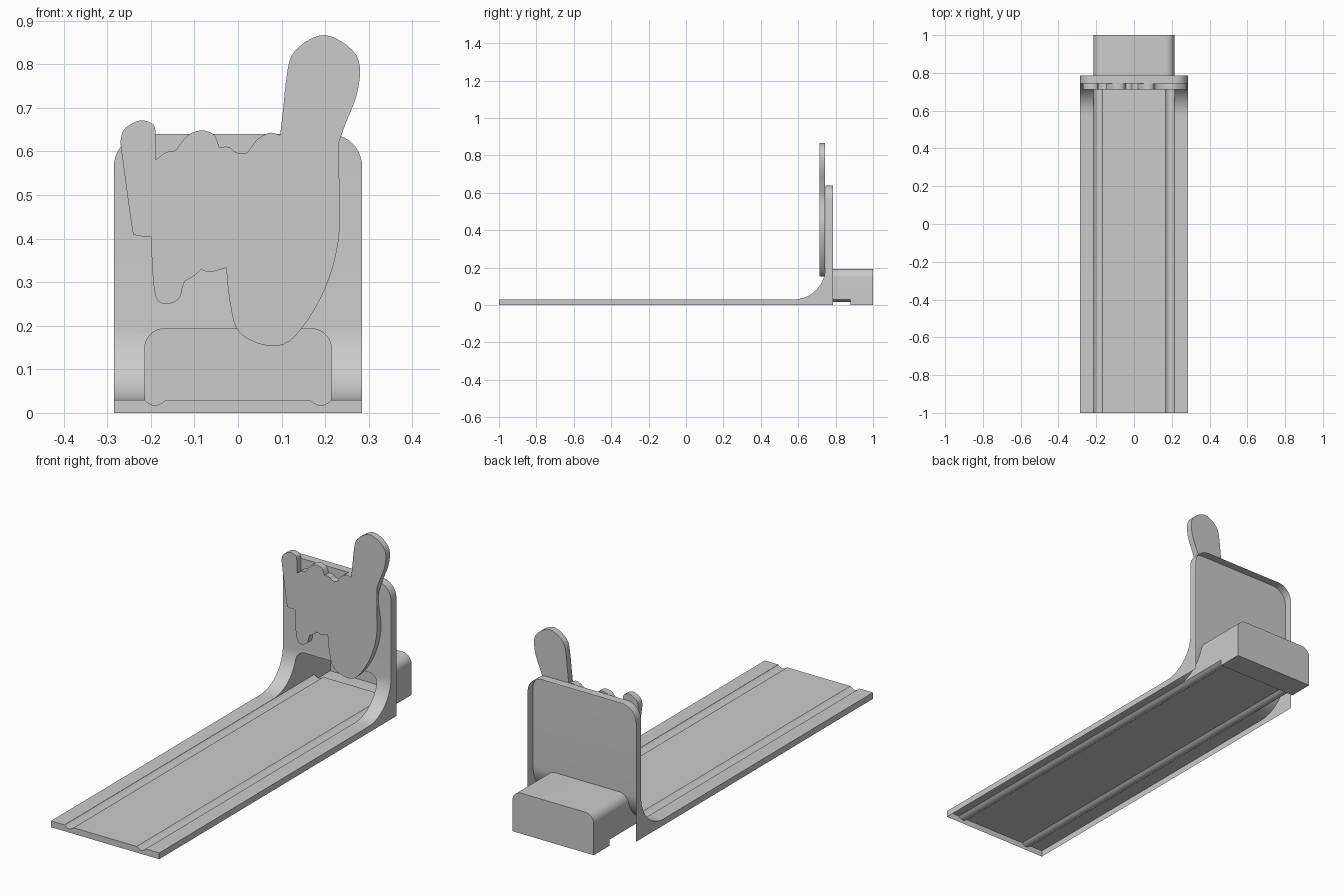
import bpy, bmesh
from math import sin, cos, pi
from mathutils import Vector

default_cube = bpy.data.objects.get("Cube")
if default_cube:
    bpy.data.objects.remove(default_cube, do_unlink=True)

grey = bpy.data.materials.new("plain grey")
grey.use_nodes = True
colour = (0.6, 0.6, 0.6, 1)
grey.diffuse_color = colour
grey.node_tree.nodes["Principled BSDF"].inputs["Base Color"].default_value = colour

HALF_WIDTH, HALF_DUCT = 0.285, 0.214
FLOOR, DUCT_TOP = 0.03, 0.193
PANEL_FRONT, PANEL_BACK, PANEL_TOP = 0.745, 0.785, 0.64
DUCT_END = 0.88


def prism(bm, outline, start, end, axis, start_cap=True, end_cap=True):
    """Extrude a 2D outline along x or y, with optional end caps."""
    def place(p, d):
        return (d, p[0], p[1]) if axis == "x" else (p[0], d, p[1])
    near = [bm.verts.new(place(p, start)) for p in outline]
    far = [bm.verts.new(place(p, end)) for p in outline]
    for i in range(len(outline)):
        j = (i + 1) % len(outline)
        bm.faces.new((near[i], near[j], far[j], far[i]))
    if start_cap:
        bm.faces.new(near)
    if end_cap:
        bm.faces.new(far[::-1])


def finish(name, bm):
    bmesh.ops.recalc_face_normals(bm, faces=bm.faces)
    mesh = bpy.data.meshes.new(name)
    bm.to_mesh(mesh)
    bm.free()
    mesh.materials.append(grey)
    obj = bpy.data.objects.new(name, mesh)
    bpy.context.collection.objects.link(obj)
    return obj


def smooth(obj):
    bpy.ops.object.select_all(action="DESELECT")
    obj.select_set(True)
    bpy.context.view_layer.objects.active = obj
    bpy.ops.object.shade_smooth_by_angle()


def arc(cx, cz, radius, start, end, steps=10):
    return [(cx + radius * cos(start + (end - start) * i / steps),
             cz + radius * sin(start + (end - start) * i / steps))
            for i in range(steps + 1)]


# Duct cross-section: grooved floor and rounded roof
def groove(outer, inner):
    return [(outer + (inner - outer) * i / 8, FLOOR - 0.001 - 0.012 * sin(pi * i / 8))
            for i in range(9)]


corner = 0.045
roof = (arc(HALF_DUCT - corner, DUCT_TOP - corner, corner, 0, pi / 2)
        + arc(corner - HALF_DUCT, DUCT_TOP - corner, corner, pi / 2, pi))
floor_line = groove(-HALF_DUCT, -0.166) + groove(0.166, HALF_DUCT)

# Track and upright panel: one side profile with a fillet, rounded top corners
bm = bmesh.new()
fillet = 0.17
profile = [(-1, 0), (-1, FLOOR)]
profile += arc(PANEL_FRONT - fillet, FLOOR + fillet, fillet, -pi / 2, 0, 14)
profile += [(PANEL_FRONT, PANEL_TOP), (PANEL_BACK, PANEL_TOP), (PANEL_BACK, 0)]
prism(bm, profile, -HALF_WIDTH, HALF_WIDTH, "x")
top_corners = [e for e in bm.edges
               if all(v.co.z > PANEL_TOP - 0.01 for v in e.verts)
               and abs(e.verts[0].co.x - e.verts[1].co.x) < 0.01]
bmesh.ops.bevel(bm, geom=top_corners, offset=0.075, segments=10,
                profile=0.5, affect="EDGES")
frame = finish("track_and_panel", bm)

# Cut the grooves and the opening through the fillet and panel
bm = bmesh.new()
prism(bm, floor_line + roof, -1.1, DUCT_END, "y")
cutter = finish("duct_cutter", bm)
cutter.hide_render = True
cut = frame.modifiers.new("duct opening", "BOOLEAN")
cut.operation = "DIFFERENCE"
cut.solver = "EXACT"
cut.object = cutter
bpy.context.view_layer.update()
evaluated = frame.evaluated_get(bpy.context.evaluated_depsgraph_get())
cut_mesh = bpy.data.meshes.new_from_object(evaluated)
frame.modifiers.clear()
frame.data = cut_mesh
bpy.data.objects.remove(cutter, do_unlink=True)

# Leave the underside and back of the frame open, as a thin shell
bm = bmesh.new()
bm.from_mesh(cut_mesh)
bm.normal_update()
open_faces = [f for f in bm.faces
              if all(v.co.z < 0.001 for v in f.verts)
              or all(v.co.y > PANEL_BACK - 0.001 for v in f.verts)]
bmesh.ops.delete(bm, geom=open_faces, context="FACES")
bm.to_mesh(cut_mesh)
bm.free()
smooth(frame)

# Duct behind the panel
bm = bmesh.new()
prism(bm, floor_line + roof, PANEL_BACK, DUCT_END, "y", False, False)
smooth(finish("rear_duct", bm))

# End box, reaching down to the ground, with a riser below the floor
bm = bmesh.new()
feet = [(-HALF_DUCT, 0), (HALF_DUCT, 0)]
prism(bm, feet + roof, DUCT_END, 1, "y", False, True)
bm.faces.new([bm.verts.new((x, DUCT_END, z)) for x, z in feet + floor_line[::-1]])
smooth(finish("end_box", bm))

# Hand plate: smooth strokes that meet at sharp corners
strokes = [
    [(-.19, .58), (-.19, .65), (-.203, .667), (-.23, .67), (-.262, .65), (-.27, .62)],
    [(-.27, .62), (-.244, .43), (-.235, .408), (-.2, .405)],
    [(-.2, .405), (-.192, .28), (-.17, .25), (-.135, .263), (-.126, .3)],
    [(-.126, .3), (-.1, .315), (-.085, .33)],
    [(-.085, .33), (-.065, .323), (-.027, .333)],
    [(-.027, .333), (-.018, .25), (.003, .185), (.07, .154), (.13, .175),
     (.2, .285), (.233, .42), (.218, .56), (.24, .645), (.275, .74),
     (.272, .82), (.2, .867), (.13, .83), (.11, .76), (.1, .635)],
    [(.1, .635), (.075, .643), (.045, .628), (.02, .595)],
    [(.02, .595), (-.005, .598), (-.02, .61), (-.043, .61)],
    [(-.043, .61), (-.055, .638), (-.083, .648), (-.115, .637), (-.145, .6)],
    [(-.145, .6), (-.165, .598), (-.19, .58)],
]


def smooth_stroke(points, steps=5):
    """Pass a soft curve through the points, leaving out the last one."""
    p = [Vector(q) for q in [points[0], *points, points[-1]]]
    curve = []
    for a, b, c, d in zip(p, p[1:], p[2:], p[3:]):
        for i in range(steps):
            t = i / steps
            curve.append(b + (c - a) * t / 2
                         + (2 * a - 5 * b + 4 * c - d) * t ** 2 / 2
                         + (3 * b - a - 3 * c + d) * t ** 3 / 2)
    return curve


bm = bmesh.new()
hand_outline = [q for stroke in strokes for q in smooth_stroke(stroke)]
prism(bm, hand_outline, 0.713, PANEL_FRONT - 0.001, "y")
bmesh.ops.triangulate(bm, faces=[f for f in bm.faces if len(f.verts) > 4])
smooth(finish("hand_plate", bm))
